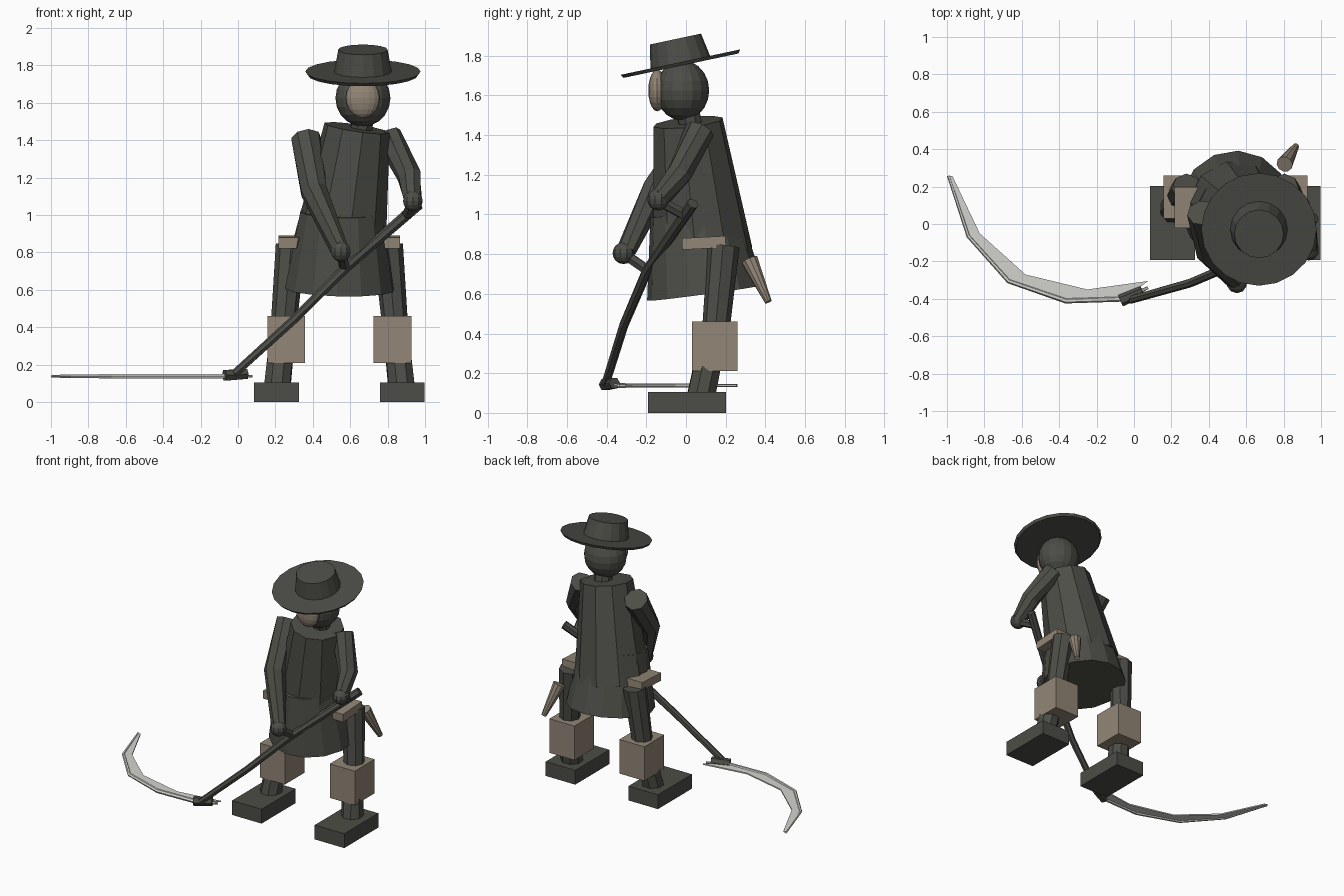
import bpy, bmesh
from math import cos, sin, pi, radians
from mathutils import Vector, Matrix

cube = bpy.data.objects.get("Cube")
if cube:
    bpy.data.objects.remove(cube)


def material(name, rgb):
    m = bpy.data.materials.new(name)
    m.use_nodes = True
    m.diffuse_color = (*rgb, 1)
    m.node_tree.nodes["Principled BSDF"].inputs["Base Color"].default_value = (*rgb, 1)
    return m


DARK = material("charcoal cloth", (0.073, 0.075, 0.063))
TAN = material("tan leather", (0.287, 0.238, 0.181))
STEEL = material("pale steel", (0.65, 0.65, 0.615))


def finish(name, bm, mat):
    bmesh.ops.recalc_face_normals(bm, faces=bm.faces)
    me = bpy.data.meshes.new(name)
    bm.to_mesh(me)
    bm.free()
    me.materials.append(mat)
    ob = bpy.data.objects.new(name, me)
    bpy.context.collection.objects.link(ob)
    return ob


def tube(name, path, radii, mat=DARK, sides=8, turn=0.0):
    """Closed faceted tube through the path, one radius per point."""
    bm = bmesh.new()
    pts = [Vector(p) for p in path]
    rings = []
    for i, (p, r) in enumerate(zip(pts, radii)):
        tangent = Vector()
        if i > 0:
            tangent += (p - pts[i - 1]).normalized()
        if i < len(pts) - 1:
            tangent += (pts[i + 1] - p).normalized()
        q = tangent.to_track_quat('Z', 'Y')
        angles = [turn + 2 * pi * k / sides for k in range(sides)]
        rings.append([bm.verts.new(p + q @ Vector((r * cos(a), r * sin(a), 0))) for a in angles])
    for a, b in zip(rings, rings[1:]):
        for k in range(sides):
            n = (k + 1) % sides
            bm.faces.new((a[k], a[n], b[n], b[k]))
    bm.faces.new(rings[0])
    bm.faces.new(rings[-1])
    return finish(name, bm, mat)


def box(name, center, size, mat=DARK, tilt=0.0):
    bm = bmesh.new()
    mtx = Matrix.Translation(center) @ Matrix.Rotation(tilt, 4, 'X') @ Matrix.Diagonal((*size, 1))
    bmesh.ops.create_cube(bm, size=1, matrix=mtx)
    return finish(name, bm, mat)


def ball(name, center, size, mat=DARK, seg=16, rings=10):
    bm = bmesh.new()
    mtx = Matrix.Translation(center) @ Matrix.Diagonal((*size, 1))
    bmesh.ops.create_uvsphere(bm, u_segments=seg, v_segments=rings, radius=1, matrix=mtx)
    return finish(name, bm, mat)


# Legs, mirrored about the hips, with feet, knee guards and hip pads
MID = 0.542
for side, s in (("right", -1), ("left", 1)):
    box(side + "_foot", (MID + s * 0.336, 0.005, 0.052), (0.24, 0.395, 0.105))
    tube(side + "_shin", [(MID + s * 0.332, 0.075, 0.08), (MID + s * 0.295, 0.15, 0.44)], (0.075, 0.07))
    tube(side + "_thigh", [(MID + s * 0.302, 0.145, 0.36), (MID + s * 0.26, 0.19, 0.84)], (0.068, 0.08))
    box(side + "_knee_guard", (MID + s * 0.284, 0.145, 0.335), (0.203, 0.23, 0.25), TAN)
    box(side + "_hip_pad", (MID + s * 0.245, 0.09, 0.857), (0.16, 0.22, 0.058), TAN, radians(3))

# Coat: flared skirt and leaning torso
tube("coat_skirt", [(0.543, 0.098, 0.605), (0.553, 0.042, 1.015)], (0.297, 0.224), sides=14)
tube("coat_torso", [(0.538, 0.085, 0.80), (0.637, 0.01, 1.465)], (0.255, 0.178), sides=10, turn=0.2)

# Neck, head and face
tube("neck", [(0.655, 0.03, 1.42), (0.67, 0.0, 1.56)], (0.062, 0.062))
ball("head", (0.668, -0.018, 1.625), (0.147, 0.135, 0.152))
ball("face", (0.667, -0.145, 1.625), (0.09, 0.045, 0.105), TAN)

# Wide hat tipped forward
up = Vector((0, -sin(radians(12)), cos(radians(12))))
base = Vector((0.668, -0.025, 1.75))
tube("hat_brim", [base, base + up * 0.018], (0.296, 0.308), sides=20)
tube("hat_crown", [base + up * 0.01, base + up * 0.137], (0.155, 0.132), sides=16)

# Arms, hands and the grips that reach the pole
tube("right_arm", [(0.365, 0.06, 1.41), (0.405, -0.15, 1.13), (0.54, -0.30, 0.82)], (0.082, 0.074, 0.05))
tube("left_arm", [(0.80, 0.07, 1.425), (0.915, -0.03, 1.21), (0.935, -0.13, 1.08)], (0.075, 0.066, 0.05))
ball("right_hand", (0.55, -0.315, 0.805), (0.055, 0.055, 0.055), seg=10, rings=8)
ball("left_hand", (0.935, -0.14, 1.075), (0.055, 0.055, 0.055), seg=10, rings=8)
tube("right_grip", [(0.55, -0.31, 0.80), (0.57, -0.195, 0.72)], (0.028, 0.028), sides=6)
tube("left_grip", [(0.935, -0.14, 1.07), (0.90, -0.01, 1.0)], (0.028, 0.028), sides=6)

# Curved pole and blade clamp
tube("pole", [(0.965, 0.035, 1.055), (0.58, -0.195, 0.72), (0.30, -0.315, 0.44), (-0.02, -0.405, 0.15)],
     (0.03, 0.026, 0.024, 0.022), sides=7)
tube("blade_clamp", [(-0.072, -0.41, 0.143), (0.045, -0.36, 0.15)], (0.033, 0.03), sides=6)

# Curved blade: flat plate between two edges, with a rib along its back
back = [(-0.05, -0.40), (-0.365, -0.41), (-0.67, -0.305), (-0.885, -0.065), (-0.992, 0.258)]
edge = [(0.075, -0.305), (-0.25, -0.35), (-0.58, -0.27), (-0.825, -0.05), (-0.97, 0.255)]
bm = bmesh.new()
low = [[bm.verts.new((x, y, 0.134)) for x, y in line] for line in (back, edge)]
faces = [bm.faces.new((low[0][i], low[0][i + 1], low[1][i + 1], low[1][i])) for i in range(4)]
top = bmesh.ops.extrude_face_region(bm, geom=faces, use_keep_orig=True)["geom"]
bmesh.ops.translate(bm, vec=(0, 0, 0.009), verts=[g for g in top if isinstance(g, bmesh.types.BMVert)])
finish("blade", bm, STEEL)
tube("blade_rib", [(x, y, 0.138) for x, y in [(0.075, -0.34)] + back],
     (0.008, 0.015, 0.015, 0.013, 0.011, 0.008), STEEL, sides=6)

# Sheath hanging behind the left hip
tube("sheath", [(0.805, 0.32, 0.77), (0.865, 0.415, 0.56)], (0.044, 0.018), TAN, sides=10)
